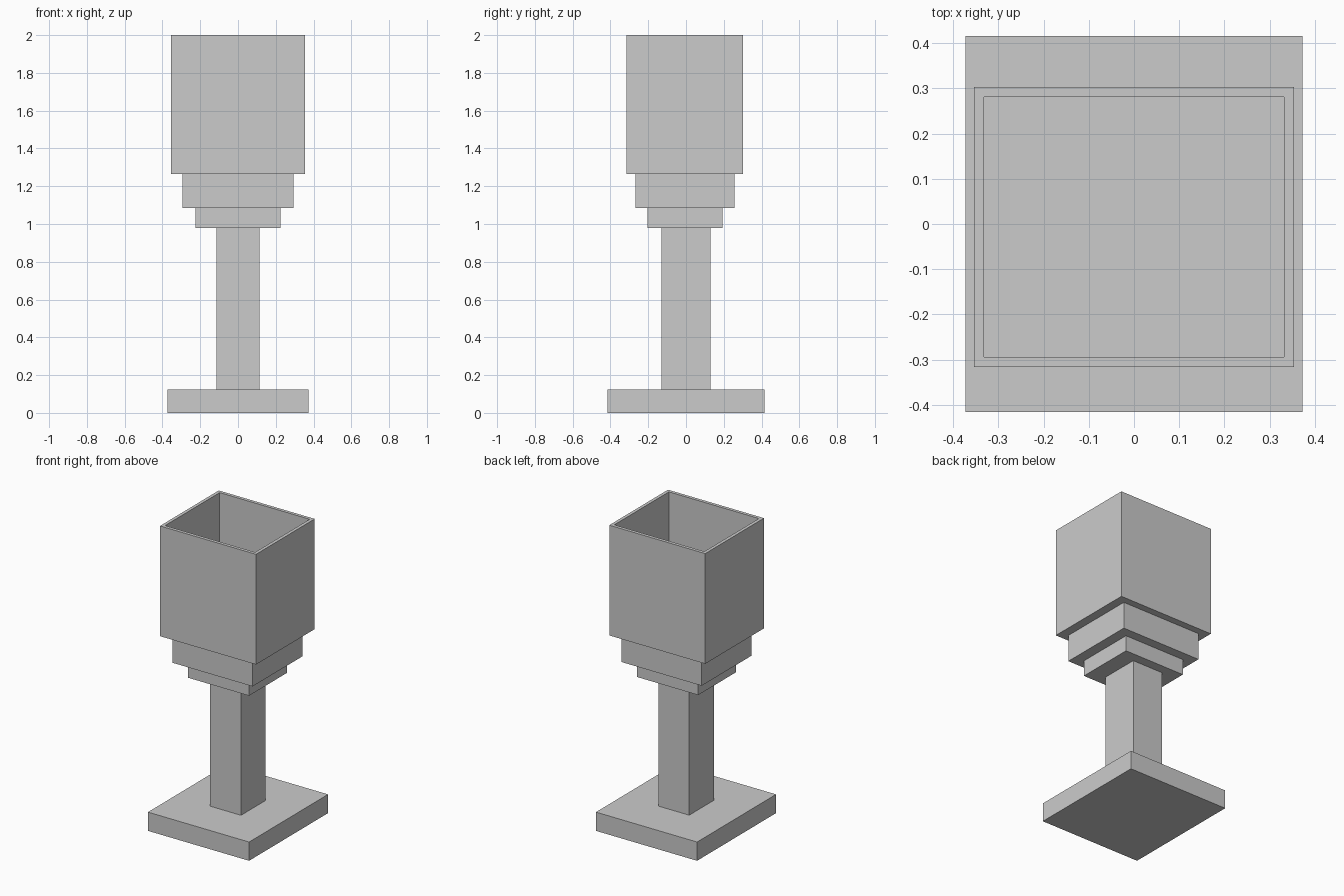
import bpy, bmesh
from mathutils import Matrix, Vector

if "Cube" in bpy.data.objects:
    bpy.data.objects.remove(bpy.data.objects["Cube"])


def block(name, half_x, y0, y1, z0, z1, wall=None, floor=None):
    """Box spanning the given limits; wall/floor hollow it out from the top."""
    bm = bmesh.new()
    bmesh.ops.create_cube(bm, size=1)
    size = Vector((2 * half_x, y1 - y0, z1 - z0))
    centre = Vector((0, (y0 + y1) / 2, (z0 + z1) / 2))
    bm.transform(Matrix.Translation(centre) @ Matrix.Diagonal(size).to_4x4())
    if wall:
        bm.normal_update()
        top = max(bm.faces, key=lambda f: f.calc_center_median().z)
        bmesh.ops.inset_region(bm, faces=[top], thickness=wall)
        # push the inset face down to form the cavity
        ret = bmesh.ops.extrude_discrete_faces(bm, faces=[top])
        for v in ret["faces"][0].verts:
            v.co.z = floor
    bmesh.ops.recalc_face_normals(bm, faces=bm.faces[:])
    mesh = bpy.data.meshes.new(name)
    bm.to_mesh(mesh)
    bm.free()
    obj = bpy.data.objects.new(name, mesh)
    bpy.context.collection.objects.link(obj)
    return obj


# Foot and stem
block("base", 0.373, -0.416, 0.416, 0, 0.125)
block("stem", 0.114, -0.131, 0.129, 0.125, 0.98)

# Stepped collars under the bowl
block("lower_collar", 0.225, -0.205, 0.193, 0.98, 1.085)
block("upper_collar", 0.295, -0.268, 0.256, 1.085, 1.265)

# Hollow square bowl
block("bowl", 0.354, -0.316, 0.303, 1.265, 2.0, wall=0.031, floor=1.30)
